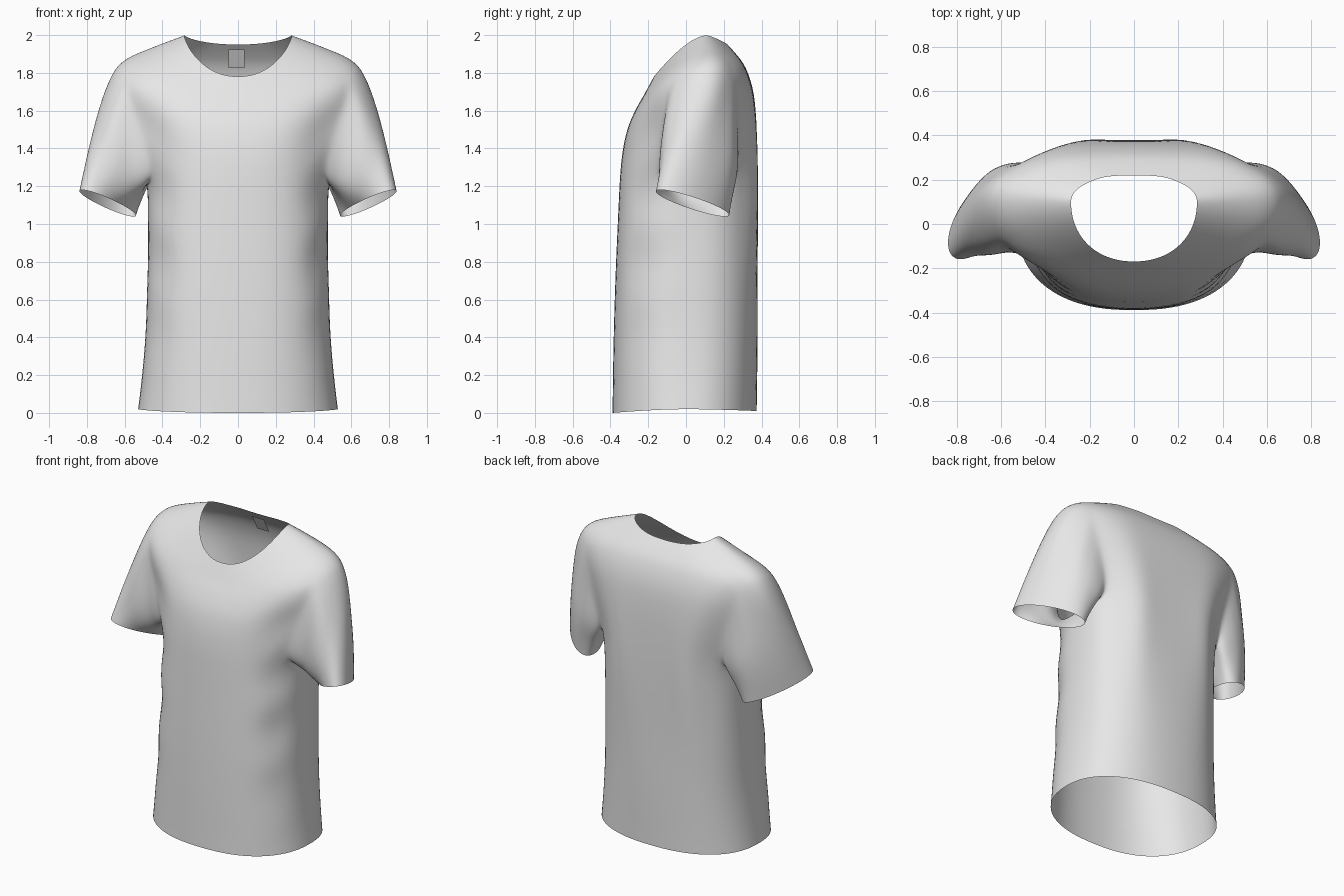
import bpy, bmesh, math
from mathutils import Vector

cube = bpy.data.objects.get("Cube")
if cube:
    bpy.data.objects.remove(cube)

cloth = bpy.data.materials.new("light_grey_cloth")
cloth.use_nodes = True
cloth.diffuse_color = (0.8, 0.8, 0.8, 1)
cloth.node_tree.nodes["Principled BSDF"].inputs["Base Color"].default_value = (0.8, 0.8, 0.8, 1)

# Rings from hem to neckline:
# half width, y of side, y front, y back, z front, z side, z back, roundness
RINGS = [
    (0.53, 0.00, -0.39, 0.375, 0.00, 0.02, 0.01, 0.86),
    (0.495, 0.00, -0.385, 0.38, 0.35, 0.35, 0.35, 0.82),
    (0.482, 0.01, -0.375, 0.38, 0.70, 0.70, 0.70, 0.79),
    (0.478, 0.03, -0.36, 0.38, 1.05, 0.98, 1.05, 0.79),
    (0.49, 0.05, -0.345, 0.378, 1.32, 1.21, 1.32, 0.79),
    (0.58, 0.08, -0.315, 0.372, 1.49, 1.51, 1.55, 0.81),
    (0.645, 0.10, -0.27, 0.355, 1.60, 1.71, 1.71, 0.83),
    (0.645, 0.11, -0.225, 0.315, 1.68, 1.845, 1.83, 0.87),
    (0.46, 0.11, -0.195, 0.265, 1.735, 1.935, 1.90, 0.90),
    (0.285, 0.10, -0.17, 0.22, 1.78, 2.00, 1.95, 0.93),
]
STEPS, COLS, SLEEVE_STEPS = 3, 24, 12
MID = COLS // 2
LOW, HIGH, FRONT, BACK = 4 * STEPS, 7 * STEPS, MID - 4, MID + 5   # armhole limits


def ring_at(row):
    """Smooth blend between the key rings."""
    i, t = divmod(row, STEPS)
    t /= STEPS
    a, b, c, d = (RINGS[min(max(i + k, 0), len(RINGS) - 1)] for k in (-1, 0, 1, 2))
    return [0.5 * (2 * q + (r - p) * t + (2 * p - 5 * q + 4 * r - s) * t ** 2
                   + (3 * q - p - 3 * r + s) * t ** 3) for p, q, r, s in zip(a, b, c, d)]


def bump(v, centre, width):
    return math.exp(-((v - centre) / width) ** 2)


def torso_point(row, col):
    half, ys, yf, yb, zf, zs, zb, power = ring_at(row)
    ang = math.pi * (col / COLS - 0.5)
    s = math.sin(ang)
    c = 0 if col in (0, COLS) else math.cos(ang)
    y_end, z_end = (yf, zf) if s < 0 else (yb, zb)
    x = half * c ** power
    y = ys + (y_end - ys) * abs(s) ** power
    z = zs + (z_end - zs) * abs(s) ** 1.4
    # soft cross folds along the front of the side
    fold = bump(ang, -0.55, 0.3) * bump(z, 0.85, 0.5)
    y += 0.018 * fold * math.sin(z * 17 + x * 4)
    x -= 0.016 * fold * (1 + math.sin(z * 17))
    # long drape ridge below each shoulder blade
    y += 0.028 * bump(ang, 1.1, 0.22) * bump(z, 1.25, 0.5)
    # hollow in front of the armpit
    y += 0.035 * bump(ang, -0.75, 0.25) * bump(z, 1.5, 0.15)
    return Vector((x, y, z))


# Half of the torso, with a hole for the arm
bm = bmesh.new()
rows = (len(RINGS) - 1) * STEPS
grid = [[bm.verts.new(torso_point(r, c)) for c in range(COLS + 1)] for r in range(rows + 1)]
for r in range(rows):
    for c in range(COLS):
        if not (LOW <= r < HIGH and FRONT <= c < BACK):
            bm.faces.new((grid[r][c], grid[r][c + 1], grid[r + 1][c + 1], grid[r + 1][c]))

# Armhole loop: top, down the back, armpit, up the front
loop = [grid[HIGH][c] for c in range(MID, BACK + 1)]
loop += [grid[r][BACK] for r in range(HIGH - 1, LOW - 1, -1)]
loop += [grid[LOW][c] for c in range(BACK - 1, FRONT - 1, -1)]
loop += [grid[r][FRONT] for r in range(LOW + 1, HIGH + 1)]
loop += [grid[HIGH][c] for c in range(FRONT + 1, MID)]
n = len(loop)
for _ in range(3):
    new = [(loop[k - 1].co + 2 * loop[k].co + loop[(k + 1) % n].co) / 4 for k in range(n)]
    for v, co in zip(loop, new):
        v.co = co

# Sleeve, swept from the armhole to a tilted oval cuff
centre = Vector((0.69, 0.035, 1.11))
out_axis = Vector((0.145, -0.075, 0.055))
back_axis = Vector((-0.04, 0.18, -0.045))
starts = [v.co.copy() for v in loop]
previous = loop
for s in range(1, SLEEVE_STEPS + 1):
    t = s / SLEEVE_STEPS
    current = []
    for k, start in enumerate(starts):
        phi = 2 * math.pi * k / n
        end = centre + out_axis * math.cos(phi) + back_axis * math.sin(phi)
        bend = (start + end) / 2 + Vector((0.0, 0.07, 0.22)) * max(0, math.cos(phi))
        bend += Vector((0.03, 0.03, 0.0)) * max(0, math.sin(phi))
        p = start * (1 - t) ** 2 + bend * 2 * t * (1 - t) + end * t * t
        p.y += 0.008 * math.sin(phi * 3 + t * 5) * math.sin(math.pi * t)
        current.append(bm.verts.new(p))
    for k in range(n):
        j = (k + 1) % n
        bm.faces.new((previous[k], current[k], current[j], previous[j]))
    previous = current

bmesh.ops.delete(bm, geom=[v for v in bm.verts if not v.link_faces], context='VERTS')
bmesh.ops.smooth_vert(bm, verts=[v for v in bm.verts if not v.is_boundary], factor=0.5,
                      use_axis_x=True, use_axis_y=True, use_axis_z=True)


def finish(name, bm):
    mesh = bpy.data.meshes.new(name)
    for f in bm.faces:
        f.smooth = True
    bm.to_mesh(mesh)
    bm.free()
    mesh.materials.append(cloth)
    obj = bpy.data.objects.new(name, mesh)
    bpy.context.collection.objects.link(obj)
    return obj


shirt = finish("shirt", bm)
mirror = shirt.modifiers.new("mirror", 'MIRROR')
mirror.use_clip = True
mirror.merge_threshold = 0.002
smooth = shirt.modifiers.new("smooth", 'SUBSURF')
smooth.levels = smooth.render_levels = 1

# Small neck tag inside the back of the collar
bm = bmesh.new()
bm.faces.new([bm.verts.new(p) for p in (
    (-0.05, 0.272, 1.825), (0.035, 0.272, 1.825), (0.035, 0.218, 1.925), (-0.05, 0.218, 1.925))])
finish("neck_tag", bm)
